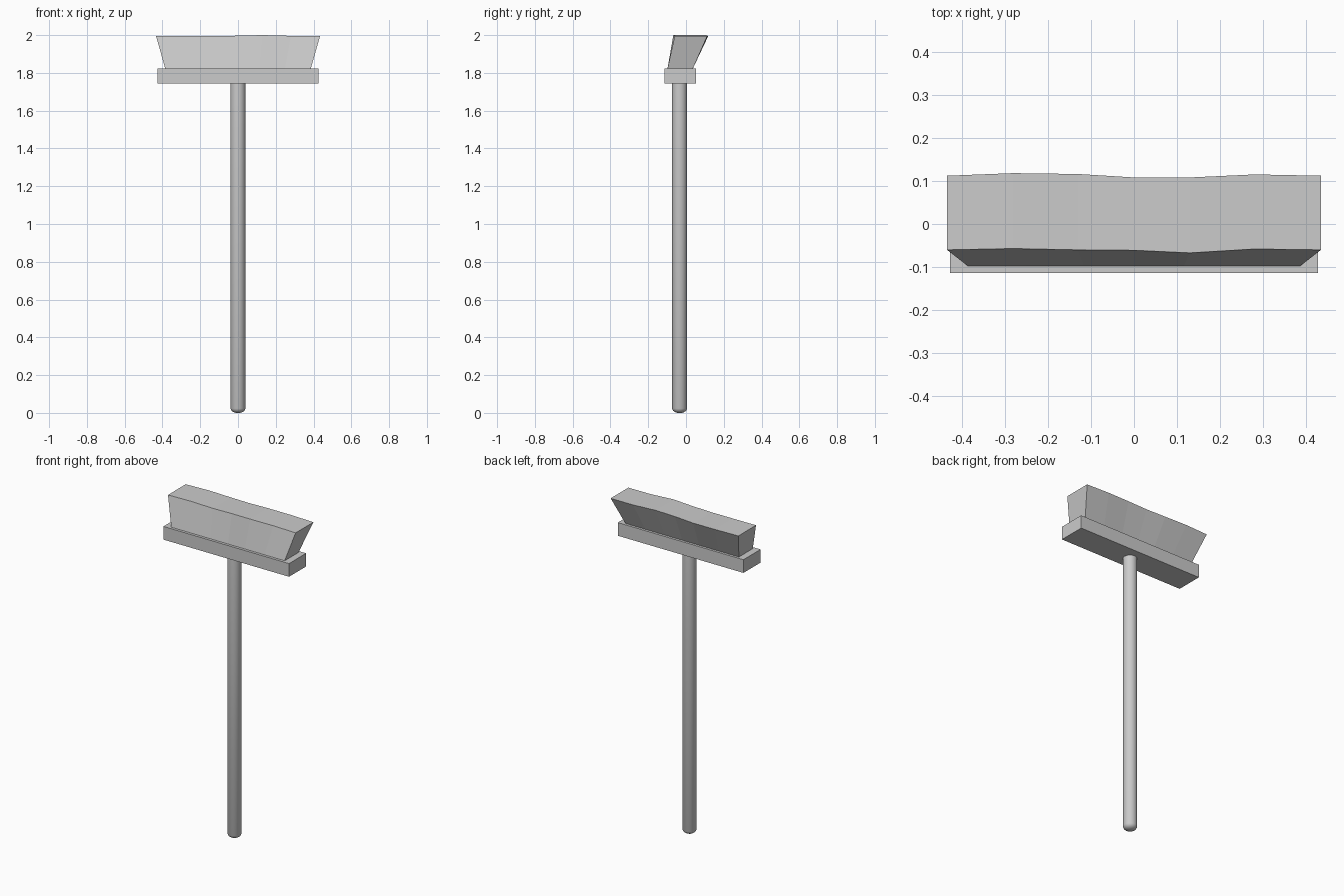
import bpy, bmesh, math

if "Cube" in bpy.data.objects:
    bpy.data.objects.remove(bpy.data.objects["Cube"])


def make_object(name, bm, smooth=False):
    bmesh.ops.recalc_face_normals(bm, faces=bm.faces)
    mesh = bpy.data.meshes.new(name)
    bm.to_mesh(mesh)
    bm.free()
    obj = bpy.data.objects.new(name, mesh)
    bpy.context.collection.objects.link(obj)
    if smooth:
        bpy.context.view_layer.objects.active = obj
        obj.select_set(True)
        bpy.ops.object.shade_smooth_by_angle(angle=math.radians(50))
        obj.select_set(False)
    return obj


def skin_loops(name, loops, smooth=False):
    """Bridge closed loops of points and cap both ends."""
    bm = bmesh.new()
    rings = [[bm.verts.new(p) for p in loop] for loop in loops]
    n = len(rings[0])
    for a, b in zip(rings, rings[1:]):
        for i in range(n):
            j = (i + 1) % n
            bm.faces.new((a[i], a[j], b[j], b[i]))
    bm.faces.new(rings[0])
    bm.faces.new(rings[-1])
    return make_object(name, bm, smooth)


# Handle: round pole with a domed lower end
SIDES = 24
HANDLE_Y = -0.034
profile = [(0.012, 0.0), (0.024, 0.004), (0.034, 0.011), (0.04, 0.023), (0.04, 1.745)]
skin_loops("handle", [
    [(r * math.cos(math.tau * i / SIDES), HANDLE_Y + r * math.sin(math.tau * i / SIDES), z)
     for i in range(SIDES)] for r, z in profile], smooth=True)

# Head block: flat rectangular bar
bm = bmesh.new()
bmesh.ops.create_cube(bm, size=1)
for v in bm.verts:
    v.co = (v.co.x * 0.854, v.co.y * 0.166 - 0.031, v.co.z * 0.081 + 1.7835)
make_object("head_block", bm)

# Bristles: flared wedge leaning backwards, with a wavy worn tip
# columns: tip x, front tip y, back tip y, tip z
columns = [(-0.434, -0.060, 0.112, 1.995), (-0.28, -0.057, 0.118, 1.996),
           (-0.13, -0.060, 0.116, 1.994), (0.0, -0.061, 0.108, 1.997),
           (0.13, -0.067, 0.108, 2.0), (0.28, -0.058, 0.115, 1.996),
           (0.434, -0.060, 0.112, 1.994)]
skin_loops("bristles", [
    [(x * 0.887, -0.098, 1.822), (x, yf, z), (x, yb, z), (x * 0.887, 0.036, 1.822)]
    for x, yf, yb, z in columns])
